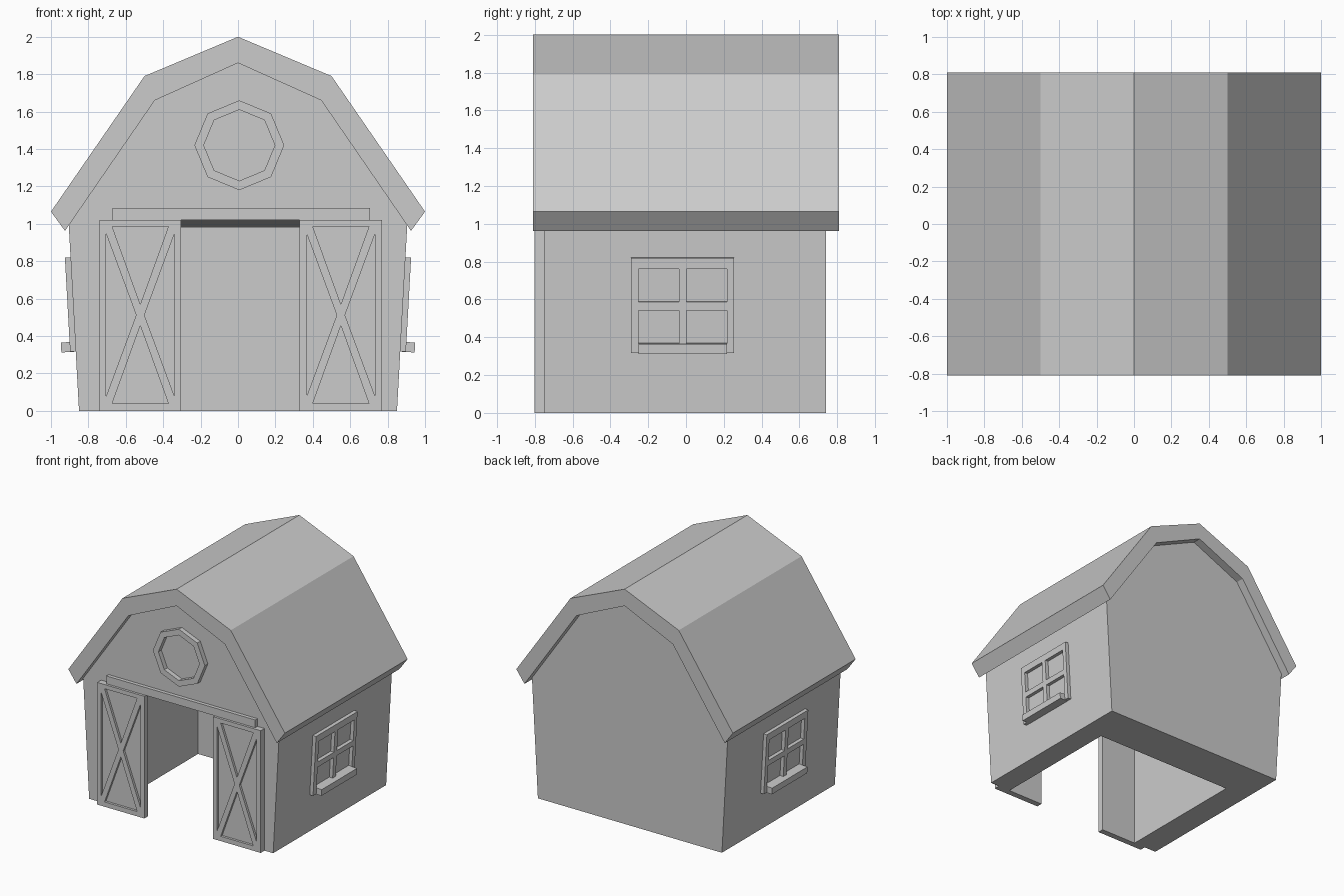
import bpy, bmesh, math
from mathutils import Matrix, Vector

if "Cube" in bpy.data.objects:
    bpy.data.objects.remove(bpy.data.objects["Cube"])


def prism(name, outlines, lo, hi, axis='Y'):
    """Extrude outlines: (x, z) along Y, or (y, z) along X."""
    bm = bmesh.new()
    for pts in outlines:
        def co(p, d):
            return (p[0], d, p[1]) if axis == 'Y' else (d, p[0], p[1])
        a = [bm.verts.new(co(p, lo)) for p in pts]
        b = [bm.verts.new(co(p, hi)) for p in pts]
        bm.faces.new(a)
        bm.faces.new(b)
        for i in range(len(pts)):
            j = (i + 1) % len(pts)
            bm.faces.new((a[i], a[j], b[j], b[i]))
    bmesh.ops.recalc_face_normals(bm, faces=bm.faces)
    me = bpy.data.meshes.new(name)
    bm.to_mesh(me)
    bm.free()
    ob = bpy.data.objects.new(name, me)
    bpy.context.collection.objects.link(ob)
    return ob


def cut(ob, cutter):
    """Subtract the cutter, apply, and remove it."""
    cutter.hide_render = True
    mod = ob.modifiers.new("cut", 'BOOLEAN')
    mod.object = cutter
    mod.operation = 'DIFFERENCE'
    mod.solver = 'EXACT'
    bpy.context.view_layer.objects.active = ob
    bpy.ops.object.modifier_apply(modifier=mod.name)
    bpy.data.objects.remove(cutter)


def rect(x0, x1, z0, z1):
    return [(x0, z0), (x1, z0), (x1, z1), (x0, z1)]


def mirrored(pts):
    """Right half of a profile plus its left copy."""
    return pts + [(-x, z) for x, z in reversed(pts) if x > 0]


# Barn body with flared walls, its top tucked into the roof
body = prism("barn_walls", [mirrored([(0.85, 0), (0.908, 1.05), (0.46, 1.69), (0, 1.89)])
                            [::1]], -0.75, 0.74)
# Open interior with a sloping ceiling
cut(body, prism("interior_cutter",
                [[(-0.9, -0.1), (0.38, -0.1), (0.38, 0.98), (-0.75, 1.03), (-0.9, 1.03)]],
                -0.635, 0.66, 'X'))

# Gambrel roof shell
outer = [(1, 1.065), (0.5, 1.79), (0, 2.0), (-0.5, 1.79), (-1, 1.065)]
inner = [(-0.925, 0.962), (-0.445, 1.66), (0, 1.86), (0.445, 1.66), (0.925, 0.962)]
prism("roof", [outer + inner], -0.81, 0.81)

# Sliding doors with crossed bracing
for side, cx, hw in (("left", -0.5225, 0.2175), ("right", 0.55, 0.22)):
    door = prism(side + "_door", [rect(cx - hw, cx + hw, 0, 1.02)], -0.80, -0.75)
    tris = [[(cx - 0.15, 0.985), (cx + 0.15, 0.985), (cx, 0.57)],
            [(cx - 0.15, 0.04), (cx + 0.15, 0.04), (cx, 0.455)]]
    for s in (-1, 1):
        tris.append([(cx + s * 0.182, 0.945), (cx + s * 0.182, 0.08), (cx + s * 0.022, 0.512)])
    cut(door, prism("panel_cutter", tris, -0.85, -0.78))

# Door rail
prism("door_rail", [rect(-0.67, 0.705, 1.02, 1.085)], -0.78, -0.74)


# Octagonal gable window frame
def octagon(r):
    return [(0.007 + r * math.sin(i * math.pi / 4), 1.42 + r * math.cos(i * math.pi / 4))
            for i in range(8)]


ring = prism("gable_window_frame", [octagon(0.24)], -0.79, -0.75)
cut(ring, prism("ring_cutter", [octagon(0.19)], -0.9, -0.6))

# Side windows: frame bars and sill, leaning with the walls
bars = [rect(a, b, 0.318, 0.822) for a, b in ((-0.292, -0.25), (-0.038, 0.003), (0.217, 0.255))]
for y0, y1 in ((-0.25, -0.038), (0.003, 0.217)):
    bars += [rect(y0, y1, a, b) for a, b in ((0.318, 0.37), (0.545, 0.59), (0.765, 0.822))]
lean = (Matrix.Translation(Vector((0.85, 0, 0)))
        @ Matrix.Rotation(math.atan(0.0555), 4, 'Y'))
for side, s in (("right", 1), ("left", -1)):
    frame = prism(side + "_window_frame", bars, -0.005, 0.03, 'X')
    sill = prism(side + "_window_sill", [rect(-0.25, 0.217, 0.317, 0.37)], -0.005, 0.077, 'X')
    for ob in (frame, sill):
        ob.data.transform(lean)
        if s < 0:
            ob.data.transform(Matrix.Scale(-1, 4, (1, 0, 0)))
            ob.data.flip_normals()
